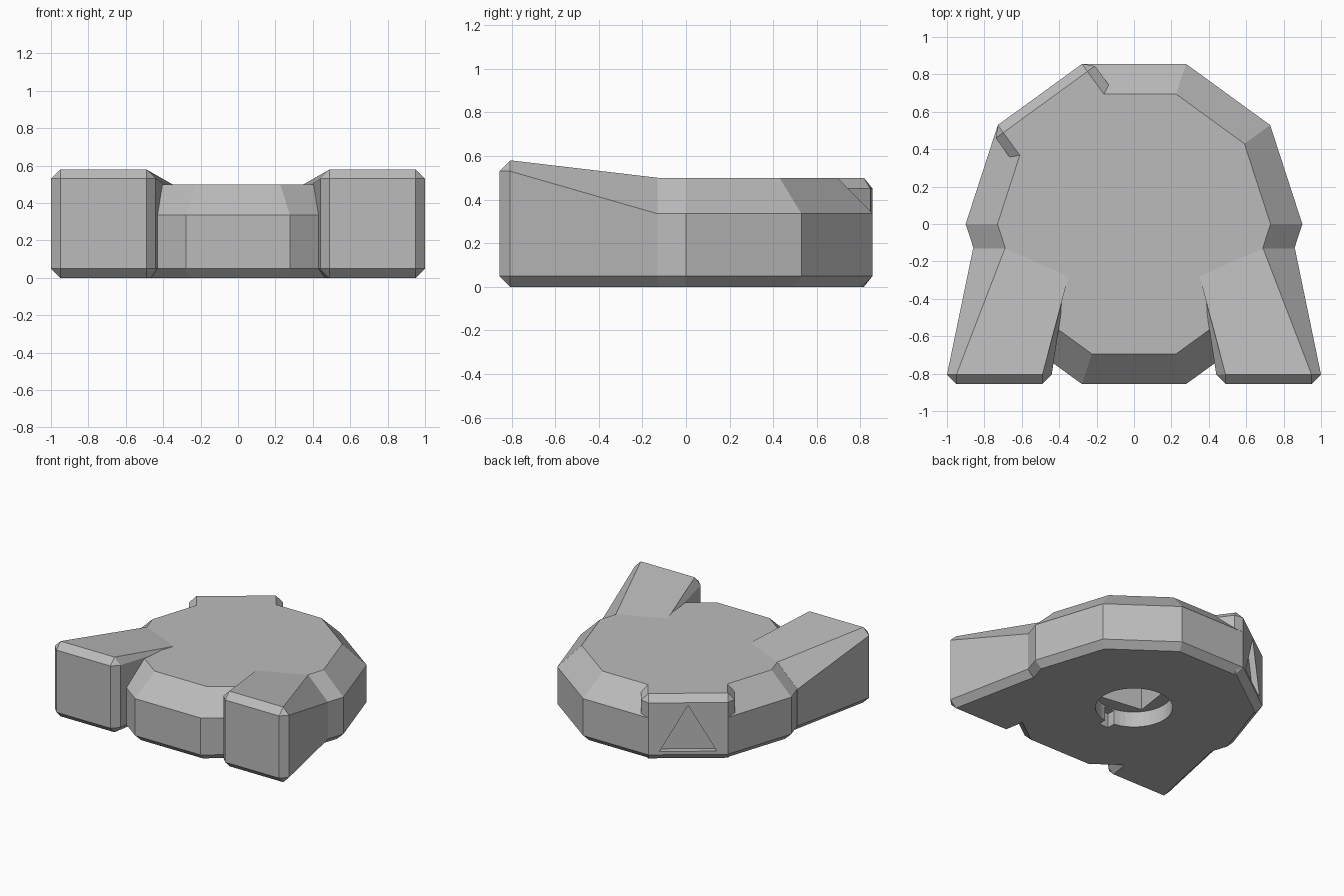
import bpy, bmesh
from math import radians, sin, cos, pi
from mathutils import Matrix, Vector

if "Cube" in bpy.data.objects:
    bpy.data.objects.remove(bpy.data.objects["Cube"])

grey = bpy.data.materials.new("plain grey")
grey.use_nodes = True
colour = (0.5, 0.5, 0.5, 1)
grey.diffuse_color = colour
grey.node_tree.nodes["Principled BSDF"].inputs["Base Color"].default_value = colour

BEVEL = 0.05
RADIUS = 0.9
APOTHEM = RADIUS * cos(pi / 10)
TOP = 0.5


def finish(name, bm):
    """Turn a bmesh into a grey, flat-shaded object."""
    bmesh.ops.remove_doubles(bm, verts=bm.verts, dist=0.0001)
    bmesh.ops.recalc_face_normals(bm, faces=bm.faces)
    mesh = bpy.data.meshes.new(name)
    bm.to_mesh(mesh)
    bm.free()
    mesh.materials.append(grey)
    obj = bpy.data.objects.new(name, mesh)
    bpy.context.collection.objects.link(obj)
    return obj


def loft(name, rings):
    """Bridge rings of equal point count and cap both ends."""
    bm = bmesh.new()
    loops = [[bm.verts.new(p) for p in ring] for ring in rings]
    n = len(rings[0])
    for a, b in zip(loops, loops[1:]):
        for i in range(n):
            j = (i + 1) % n
            bm.faces.new((a[i], a[j], b[j], b[i]))
    bm.faces.new(loops[0])
    bm.faces.new(loops[-1])
    return finish(name, bm)


def polygon(radius, z, sides, turn=0.0):
    return [(radius * cos(turn + 2 * pi * i / sides),
             radius * sin(turn + 2 * pi * i / sides), z) for i in range(sides)]


def box(name, size, matrix, bevel=0.0):
    bm = bmesh.new()
    bmesh.ops.create_cube(bm, size=1)
    bmesh.ops.scale(bm, vec=size, verts=bm.verts)
    if bevel:
        bmesh.ops.bevel(bm, geom=bm.edges[:], offset=bevel, segments=1,
                        affect='EDGES')
    bmesh.ops.transform(bm, matrix=matrix, verts=bm.verts)
    return finish(name, bm)


def cut(obj, cutter):
    """Subtract the cutter and bake the result."""
    mod = obj.modifiers.new("cut", 'BOOLEAN')
    mod.operation = 'DIFFERENCE'
    mod.solver = 'EXACT'
    mod.object = cutter
    graph = bpy.context.evaluated_depsgraph_get()
    mesh = bpy.data.meshes.new_from_object(obj.evaluated_get(graph))
    obj.modifiers.clear()
    obj.data = mesh


# Ten-sided body with a wide upper chamfer and a narrow lower one
low = RADIUS * (APOTHEM - BEVEL) / APOTHEM
body = loft("body", [polygon(r, z, 10) for r, z in (
    (low, 0), (RADIUS, BEVEL), (RADIUS, 0.335), (0.73, TOP))])

# Pair of splayed legs that rise towards the front
for side, label in ((1, "left_leg"), (-1, "right_leg")):
    x0, x1, x2, x3 = 0.44, 0.49, 0.95, 1.0
    h, y = 0.58, -APOTHEM
    front = [(x1, 0.05), (x2, 0.05), (x2, 0.05), (x2, 0.53),
             (x2, 0.53), (x1, 0.53), (x1, 0.53), (x1, 0.05)]
    rim = [(x1, 0), (x2, 0), (x3, 0.05), (x3, 0.53),
           (x2, h), (x1, h), (x0, 0.53), (x0, 0.05)]
    rear = [(0.4, -0.28, 0), (0.81, -0.13, 0), (0.86, -0.13, 0.05),
            (0.86, -0.13, 0.335), (0.69, -0.13, TOP), (0.35, -0.28, TOP),
            (0.36, -0.28, 0.48), (0.36, -0.28, 0.05)]
    rings = [[(x, y, z) for x, z in front],
             [(x, y + BEVEL, z) for x, z in rim], rear]
    loft(label, [[(side * p[0], p[1], p[2]) for p in ring] for ring in rings])

# Bevelled block set into one rear side, local +y facing outwards
frame = Matrix.Rotation(radians(36), 4, 'Z')
side_length = 2 * RADIUS * sin(pi / 10)
block = box("rear_block", (side_length + 2 * BEVEL, 0.4, TOP),
            frame @ Matrix.Translation((0, APOTHEM - 0.2, TOP / 2)), BEVEL)

# Triangular recess in the block face
triangle = [(-0.2, 0.075), (0.2, 0.075), (0, 0.43)]
cutters = [loft("triangle_cutter", [
    [frame @ Vector((x, APOTHEM + d, z)) for x, z in triangle]
    for d in (-0.045, 0.05)])]
for part in (body, block):
    cut(part, cutters[0])

# Round socket under the body, with a key slot and a deeper square well
sockets = [
    loft("socket_cutter", [polygon(0.27, z, 40) for z in (-0.1, 0.12)]),
    box("slot_cutter", (0.08, 0.14, 0.2), Matrix.Translation((0, -0.26, 0.01))),
    box("well_cutter", (0.34, 0.34, 0.3), Matrix.Translation((0, 0, 0.15))
        @ Matrix.Rotation(radians(-8), 4, 'Z')),
]
for cutter in sockets:
    cut(body, cutter)

for cutter in cutters + sockets:
    bpy.data.objects.remove(cutter)
